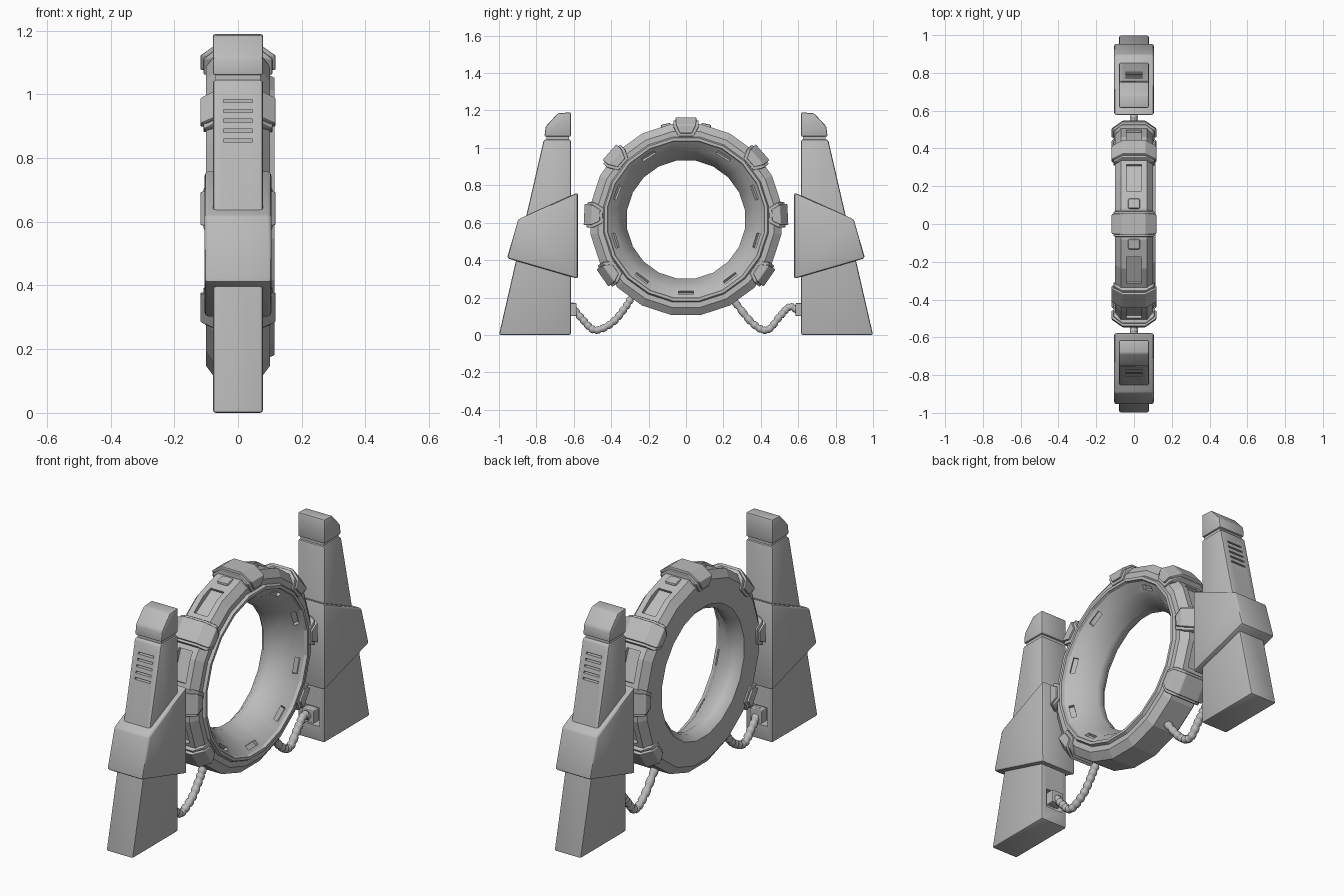
import bpy, bmesh
from math import cos, pi, radians
from mathutils import Matrix, Vector

old = bpy.data.objects.get("Cube")
if old:
    bpy.data.objects.remove(old)

grey = bpy.data.materials.new("plain_grey")
grey.use_nodes = True
GREY = (0.5, 0.5, 0.5, 1)
grey.diffuse_color = GREY
grey.node_tree.nodes["Principled BSDF"].inputs["Base Color"].default_value = GREY

HUB = Matrix.Translation((0, 0, 0.617))
SIDES = 20


def activate(ob):
    bpy.ops.object.select_all(action="DESELECT")
    ob.select_set(True)
    bpy.context.view_layer.objects.active = ob


def finish(name, bm, bevel=0, smooth=None):
    bmesh.ops.recalc_face_normals(bm, faces=bm.faces[:])
    me = bpy.data.meshes.new(name)
    bm.to_mesh(me)
    bm.free()
    me.materials.append(grey)
    ob = bpy.data.objects.new(name, me)
    bpy.context.collection.objects.link(ob)
    activate(ob)
    if bevel:
        mod = ob.modifiers.new("bevel", "BEVEL")
        mod.width, mod.segments, mod.limit_method = bevel, 2, "ANGLE"
        mod.angle_limit = radians(25)
        bpy.ops.object.modifier_apply(modifier="bevel")
    if smooth:
        bpy.ops.object.shade_smooth_by_angle(angle=radians(smooth))
    return ob


def add_box(bm, size, place):
    bmesh.ops.create_cube(bm, size=1, matrix=place @ Matrix.Diagonal((*size, 1)))


def carve(ob, bm):
    cutter = finish("cutter", bm)
    activate(ob)
    mod = ob.modifiers.new("carve", "BOOLEAN")
    mod.operation, mod.solver, mod.object = "DIFFERENCE", "EXACT", cutter
    bpy.ops.object.modifier_apply(modifier="carve")
    bpy.data.objects.remove(cutter)


def around(deg, radius, x=0):
    """Frame on the ring: local x across, y along the rim, z outward."""
    return HUB @ Matrix.Rotation(radians(deg - 90), 4, "X") @ Matrix.Translation((x, 0, radius))


def prism(name, outline, half, side, bevel):
    """Outline in (y, z), extruded evenly across x."""
    bm = bmesh.new()
    face = bm.faces.new([bm.verts.new((-half, side * y, z)) for y, z in outline])
    out = bmesh.ops.extrude_face_region(bm, geom=[face])["geom"]
    bmesh.ops.translate(bm, vec=(2 * half, 0, 0),
                        verts=[v for v in out if isinstance(v, bmesh.types.BMVert)])
    return finish(name, bm, bevel, 40)


# Ring body: section in (x, radius) swept round a polygon
section = [(-.07, .51), (-.1, .47), (-.1, .345), (-.07, .315), (-.03, .315), (.06, .37),
           (.1, .415), (.115, .42), (.115, .435), (.1, .442), (.1, .47), (.07, .51)]
bm = bmesh.new()
loops = []
for i in range(SIDES):
    spin = around(360 * (i + .5) / SIDES, 0)
    loops.append([bm.verts.new(spin @ Vector((x, 0, r / cos(pi / SIDES)))) for x, r in section])
for i in range(SIDES):
    a, b = loops[i - 1], loops[i]
    for j in range(len(section)):
        f = bm.faces.new((a[j - 1], a[j], b[j], b[j - 1]))
        f.smooth = 3 <= j <= 6
ring = finish("ring_body", bm)

# Recessed rim windows and lamp slots in the flared inner wall
bm = bmesh.new()
for deg in (61, 22, -16):
    for d in (deg, 180 - deg):
        add_box(bm, (.08, .16, .06), around(d, .519))
for deg in (-90, -53, -16.5, 21.5, 59.5):
    for d in {deg, 180 - deg if deg > -90 else deg}:
        tilt = Matrix.Rotation(radians(-48), 4, "Y")
        add_box(bm, (.025, .08, .03), around(d, .393, .08) @ tilt)
carve(ring, bm)


# Clamps straddling the rim: a wide base with a raised cap
def clamp(name, deg, rows):
    bm = bmesh.new()
    place = around(deg, 0)
    ends = []
    for s in (-1, 1):
        pts = rows + [(-x, r, w) for x, r, w in reversed(rows)]
        ends.append([bm.verts.new(place @ Vector((x, s * w, r))) for x, r, w in pts])
    for j in range(len(ends[0])):
        bm.faces.new((ends[0][j - 1], ends[0][j], ends[1][j], ends[1][j - 1]))
    # End caps built as strips between matching left and right points
    n = len(ends[0])
    for e in ends:
        for j in range(n // 2 - 1):
            bm.faces.new((e[j], e[j + 1], e[n - 2 - j], e[n - 1 - j]))
    finish(name, bm, .004)


for deg in (90, 41.3, 2.8, -35, 138.7, 177.2, 215):
    clamp("clamp_base", deg, [(-.108, .445, .04), (-.108, .495, .068), (-.062, .53, .068)])
    clamp("clamp_cap", deg, [(-.118, .46, .03), (-.118, .505, .054), (-.06, .545, .056)])

# Small nubs beside the top clamp
for deg in (78, 102):
    bm = bmesh.new()
    add_box(bm, (.065, .055, .04), around(deg, .503))
    finish("rim_nub", bm, .008)

for side in (-1, 1):
    # Pylon with sloped outer face
    pylon = prism("pylon", [(.615, 0), (1, 0), (.76, 1.045), (.615, 1.045)], .079, side, .01)
    bm = bmesh.new()
    for k in range(5):
        z = .855 + k * .031
        add_box(bm, (.09, .05, .01), Matrix.Translation((0, side * (1 - z * .2297), z)))
    add_box(bm, (.1, .12, .1), Matrix.Translation((0, side * .615, .13)))
    carve(pylon, bm)

    # Neck and chamfered head
    prism("pylon_neck", [(.625, 1.03), (.745, 1.03), (.745, 1.075), (.625, 1.075)], .07, side, 0)
    prism("pylon_head", [(.615, 1.06), (.757, 1.06), (.75, 1.115), (.685, 1.185), (.615, 1.19)],
          .079, side, .008)

    # Collar wrapped around the pylon
    prism("pylon_collar", [(.578, .3), (.578, .762), (.897, .618), (.957, .41)], .105, side, .012)

    # Cable socket
    bm = bmesh.new()
    add_box(bm, (.07, .05, .07), Matrix.Translation((0, side * .61, .135)))
    finish("cable_socket", bm, .006)


# Ribbed cables from the sockets to the ring
def cable(path):
    pts = [Vector((0, y, z)) for y, z in path]
    pts = [2 * pts[0] - pts[1]] + pts + [2 * pts[-1] - pts[-2]]
    dense = []
    for a, b, c, d in zip(pts, pts[1:], pts[2:], pts[3:]):
        for k in range(12):
            t = k / 12
            dense.append((2 * b + (c - a) * t + (2 * a - 5 * b + 4 * c - d) * t ** 2
                          + (3 * b - a - 3 * c + d) * t ** 3) / 2)
    curve = bpy.data.curves.new("ribbed_cable", "CURVE")
    curve.dimensions = "3D"
    curve.bevel_depth, curve.bevel_resolution = .021, 3
    curve.use_fill_caps = True
    line = curve.splines.new("POLY")
    line.points.add(len(dense) - 1)
    for i, (p, co) in enumerate(zip(line.points, dense)):
        p.co = (*co, 1)
        p.radius = (.75, 1, 1, 1)[i % 4]
    curve.materials.append(grey)
    bpy.context.collection.objects.link(bpy.data.objects.new("ribbed_cable", curve))


cable([(.61, .12), (.556, .15), (.503, .1), (.433, .026), (.353, .065), (.25, .19)])
cable([(-.62, .165), (-.556, .086), (-.487, .026), (-.396, .064), (-.326, .145), (-.28, .22)])
